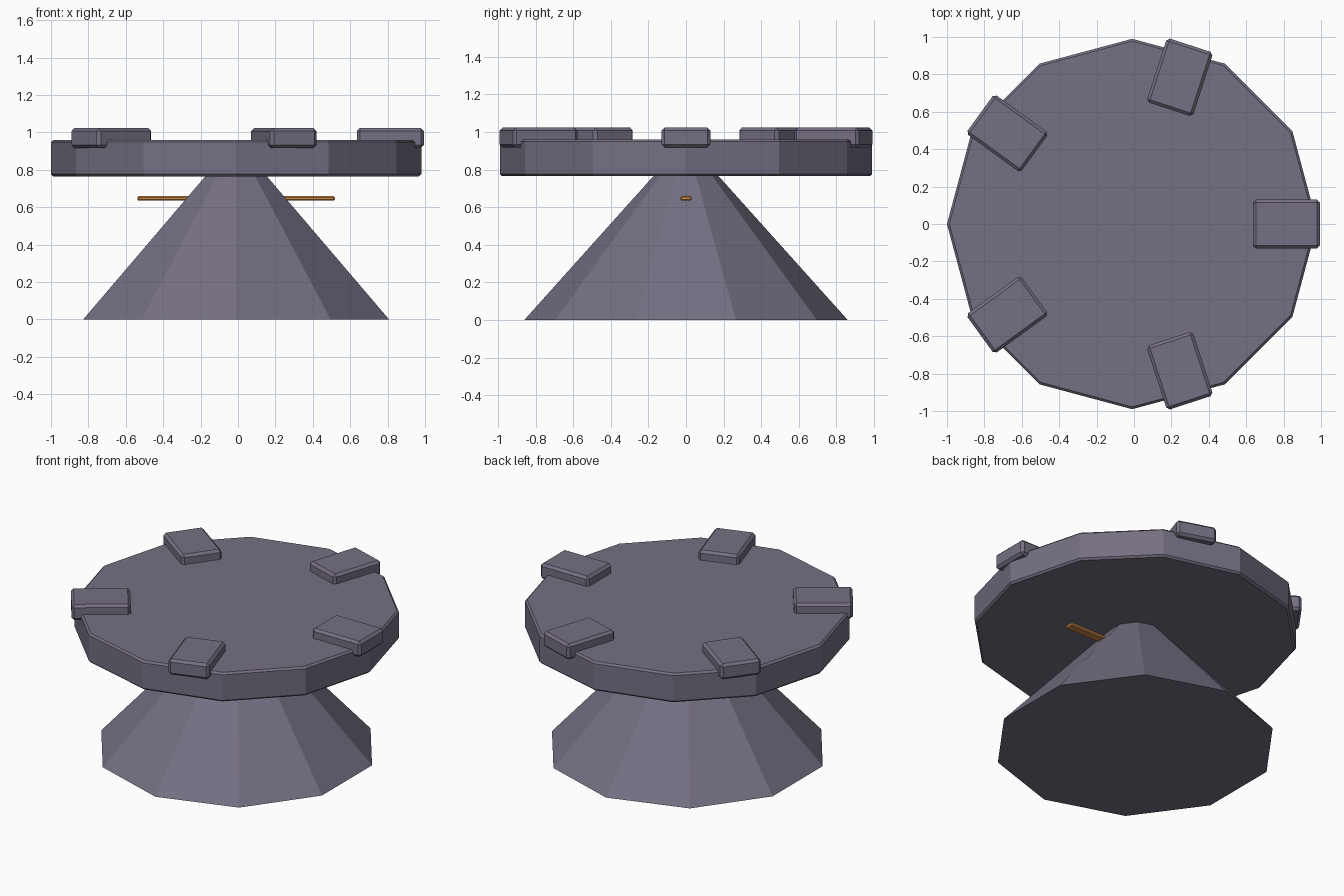
import bpy
import math
from mathutils import Matrix, Vector

default = bpy.data.objects.get("Cube")
if default:
    bpy.data.objects.remove(default, do_unlink=True)

AXIS_X = -0.01  # shared vertical axis of base and table


def make_material(name, colour):
    mat = bpy.data.materials.new(name)
    mat.use_nodes = True
    mat.diffuse_color = colour
    mat.node_tree.nodes["Principled BSDF"].inputs["Base Color"].default_value = colour
    return mat


stone = make_material("purple grey stone", (0.18, 0.16, 0.225, 1))
copper = make_material("copper orange", (0.60, 0.24, 0.06, 1))


def finish(name, mat, bevel=0.0):
    obj = bpy.context.object
    obj.name = name
    obj.data.materials.append(mat)
    if bevel:
        mod = obj.modifiers.new("Bevel", "BEVEL")
        mod.width = bevel
        mod.segments = 1
    return obj


def frustum(name, sides, r_bottom, r_top, z0, z1, turn, mat, bevel=0.0):
    bpy.ops.mesh.primitive_cone_add(vertices=sides, radius1=r_bottom, radius2=r_top,
                                    depth=z1 - z0, location=(AXIS_X, 0, (z0 + z1) / 2))
    obj = finish(name, mat, bevel)
    obj.data.transform(Matrix.Rotation(turn, 4, "Z"))
    return obj


def box(name, size, centre, turn, mat, bevel):
    bpy.ops.mesh.primitive_cube_add(size=1, location=centre, rotation=(0, 0, turn))
    obj = finish(name, mat, bevel)
    obj.data.transform(Matrix.Diagonal(Vector(size)).to_4x4())
    return obj


# Ten-sided conical base and twelve-sided table top
frustum("conical_base", 10, 0.86, 0.16, 0, 0.78, 0, stone)
frustum("table_top", 12, 0.99, 0.99, 0.765, 0.96, 0, stone, 0.012)

# Five blocks spaced around the rim
for i in range(5):
    angle = i * math.tau / 5
    centre = (AXIS_X + 0.825 * math.cos(angle), 0.825 * math.sin(angle), 0.97)
    box(f"rim_block_{i + 1}", (0.36, 0.26, 0.105), centre, angle, stone, 0.016)

# Thin cross bar through the neck
box("cross_bar", (1.055, 0.06, 0.024), (AXIS_X, 0, 0.647), 0, copper, 0.006)
